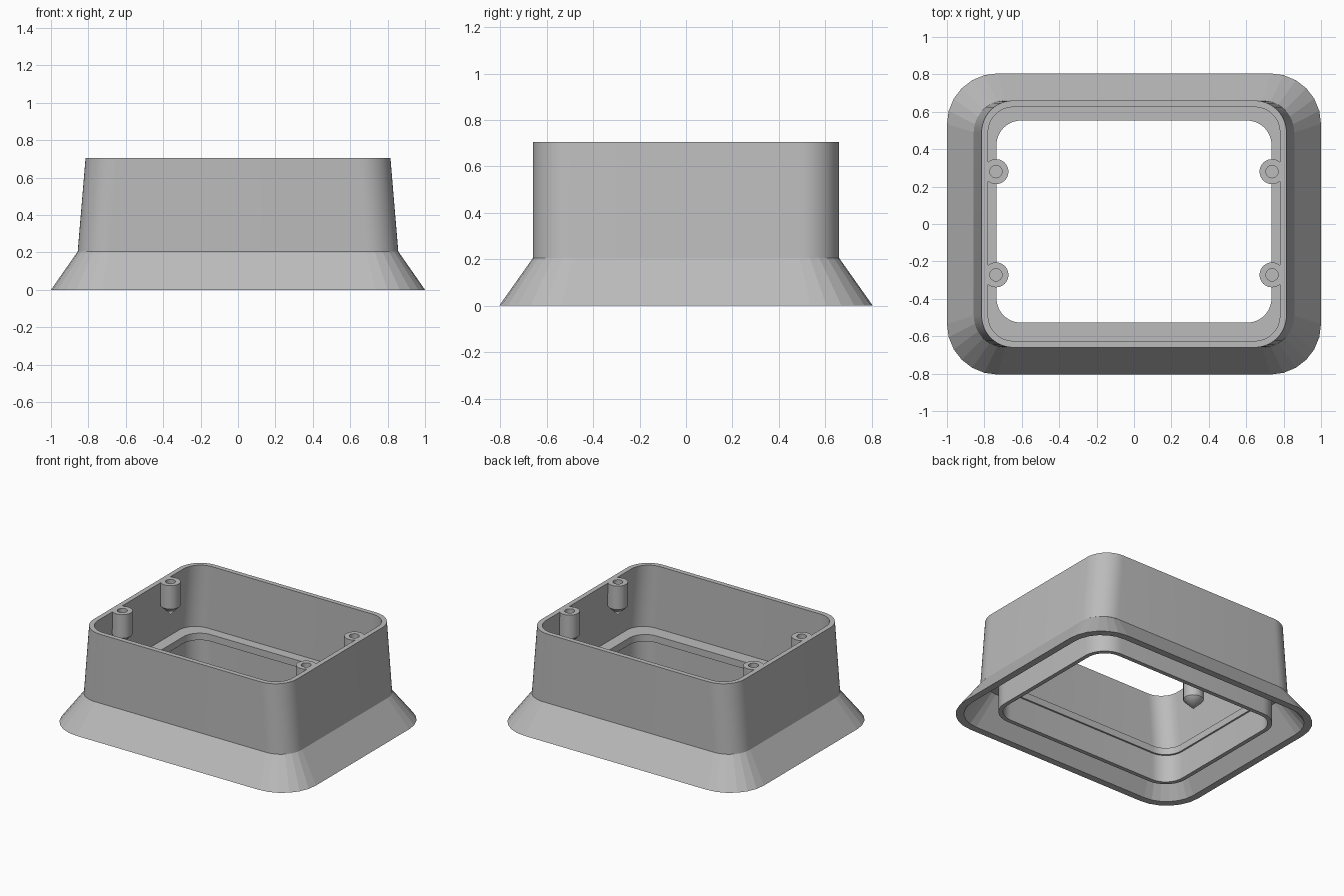
import bpy, bmesh, math

if "Cube" in bpy.data.objects:
    bpy.data.objects.remove(bpy.data.objects["Cube"])

grey = bpy.data.materials.new("plain grey")
grey.diffuse_color = (0.5, 0.5, 0.5, 1)
grey.use_nodes = True
grey.node_tree.nodes["Principled BSDF"].inputs["Base Color"].default_value = grey.diffuse_color


def finish(name, bm, angle):
    bmesh.ops.recalc_face_normals(bm, faces=bm.faces)
    mesh = bpy.data.meshes.new(name)
    bm.to_mesh(mesh)
    bm.free()
    mesh.materials.append(grey)
    obj = bpy.data.objects.new(name, mesh)
    bpy.context.collection.objects.link(obj)
    bpy.ops.object.select_all(action='DESELECT')
    obj.select_set(True)
    bpy.context.view_layer.objects.active = obj
    if angle:
        bpy.ops.object.shade_smooth_by_angle(angle=math.radians(angle))
    return obj


def rounded_rect(hx, hy, r, z, cy, segs):
    pts = []
    for q, (sx, sy) in enumerate(((1, 1), (-1, 1), (-1, -1), (1, -1))):
        for i in range(segs + 1):
            a = math.pi / 2 * (q + i / segs)
            pts.append((sx * (hx - r) + r * math.cos(a),
                        cy + sy * (hy - r) + r * math.sin(a), z))
    return pts


def ring_solid(name, sections, segs, angle):
    """Closed tube through rounded rectangles (half x, half y, radius, z, y shift)."""
    bm = bmesh.new()
    loops = [[bm.verts.new(p) for p in rounded_rect(*s, segs)] for s in sections]
    n = len(loops[0])
    for k, a in enumerate(loops):
        b = loops[(k + 1) % len(loops)]
        for i in range(n):
            j = (i + 1) % n
            bm.faces.new((a[i], a[j], b[j], b[i]))
    return finish(name, bm, angle)


def lathe(name, profile, x, y, segs=24):
    bm = bmesh.new()
    verts = [bm.verts.new((r, 0, z)) for r, z in profile]
    edges = [bm.edges.new(e) for e in zip(verts, verts[1:])]
    bmesh.ops.spin(bm, geom=verts + edges, cent=(0, 0, 0), axis=(0, 0, 1),
                   angle=2 * math.pi, steps=segs)
    bmesh.ops.remove_doubles(bm, verts=bm.verts, dist=1e-4)
    bmesh.ops.translate(bm, verts=bm.verts, vec=(x, y, 0))
    return finish(name, bm, 30)


# Tapered wall with inner ledge and the collar below it
ring_solid("housing_wall", [
    (0.857, 0.66, 0.17, 0.205, 0),
    (0.815, 0.66, 0.17, 0.705, 0),
    (0.78, 0.625, 0.135, 0.705, 0),
    (0.818, 0.625, 0.135, 0.25, 0),
    (0.735, 0.54, 0.13, 0.25, 0.013),
    (0.735, 0.54, 0.13, 0.20, 0.013),
    (0.747, 0.552, 0.14, 0.20, 0.013),
    (0.747, 0.552, 0.14, 0.0, 0.013),
    (0.777, 0.582, 0.17, 0.0, 0.013),
    (0.777, 0.582, 0.17, 0.205, 0.013),
], 12, 30)

# Flared hollow skirt with faceted corners
ring_solid("flared_skirt", [
    (1.0, 0.805, 0.27, 0.0, 0),
    (0.857, 0.66, 0.17, 0.205, 0),
    (0.81, 0.615, 0.14, 0.205, 0),
    (0.95, 0.755, 0.23, 0.0, 0),
], 6, 0)

# Screw bosses with blind holes and pointed lower ends
boss = [(0, 0.56), (0.033, 0.56), (0.033, 0.705),
        (0.067, 0.705), (0.067, 0.535), (0, 0.465)]
for sx, side in ((-1, "left"), (1, "right")):
    for y, end in ((-0.272, "front"), (0.28, "back")):
        lathe(f"screw_boss_{side}_{end}", boss, sx * 0.738, y)
